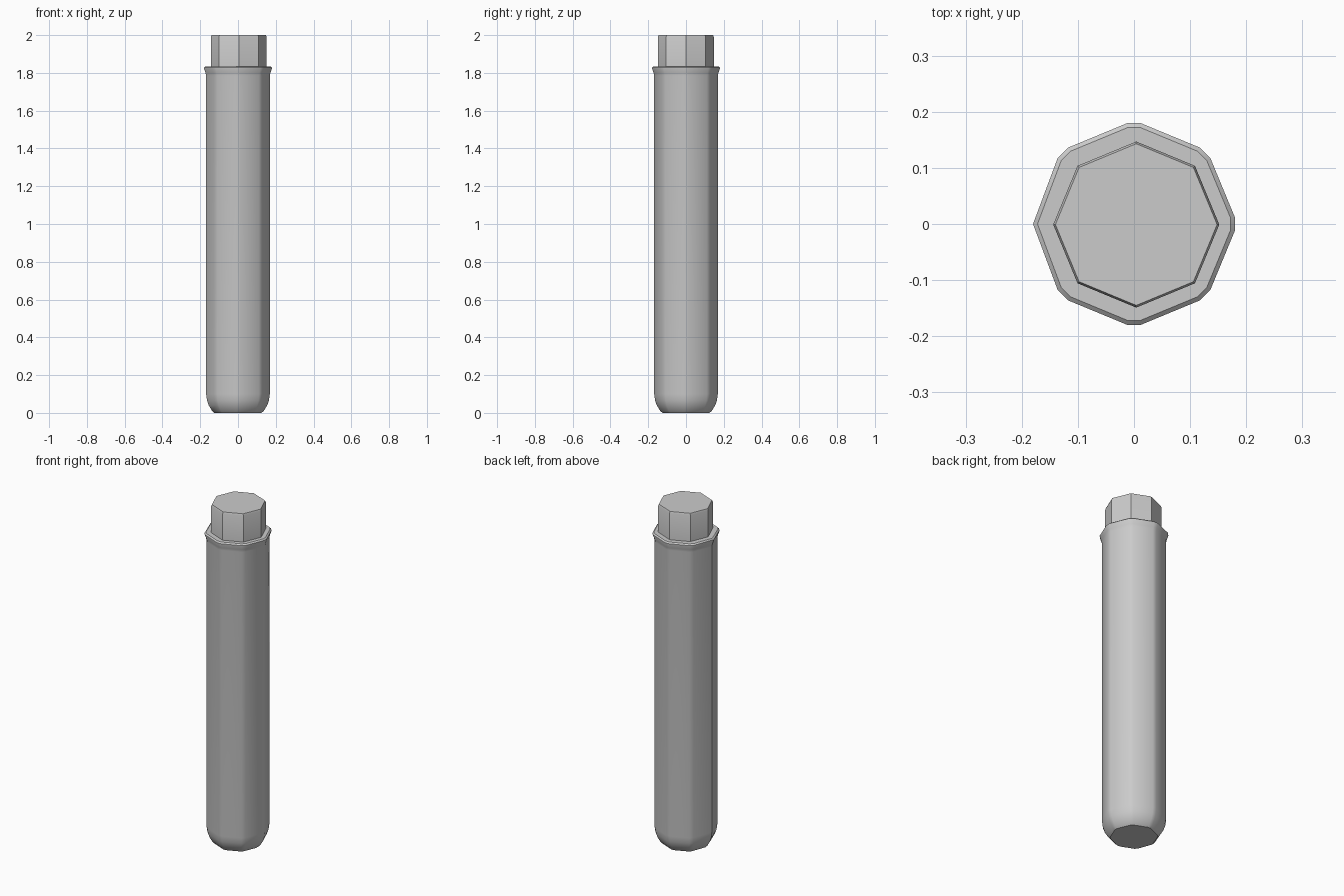
import bpy, bmesh, math

old = bpy.data.objects.get("Cube")
if old:
    bpy.data.objects.remove(old, do_unlink=True)

grey = bpy.data.materials.new("plain_grey")
grey.use_nodes = True
grey.diffuse_color = (0.6, 0.6, 0.6, 1)
grey.node_tree.nodes["Principled BSDF"].inputs["Base Color"].default_value = (0.6, 0.6, 0.6, 1)


def lathe(name, profile, angles, center=(0, 0)):
    """Stack rings of (radius, height) over the given angles and close both ends."""
    bm = bmesh.new()
    rings = [[bm.verts.new((center[0] + r * math.cos(a), center[1] + r * math.sin(a), z))
              for a in angles] for r, z in profile]
    n = len(angles)
    for low, high in zip(rings, rings[1:]):
        for i in range(n):
            j = (i + 1) % n
            bm.faces.new((low[i], low[j], high[j], high[i]))
    bm.faces.new(rings[0][::-1])
    bm.faces.new(rings[-1])
    mesh = bpy.data.meshes.new(name)
    bm.to_mesh(mesh)
    bm.free()
    mesh.materials.append(grey)
    obj = bpy.data.objects.new(name, mesh)
    bpy.context.collection.objects.link(obj)
    bpy.ops.object.select_all(action='DESELECT')
    obj.select_set(True)
    bpy.context.view_layer.objects.active = obj
    bpy.ops.object.shade_smooth_by_angle(angle=math.radians(30))
    return obj


corners = [math.radians(45 * k) for k in range(8)]

# Octagonal tube with chamfered corners, apart from one sharp seam on the right
half = math.radians(4)
tube_angles = []
for k, a in enumerate(corners):
    tube_angles += [a] if k == 4 else [a - half, a + half]

lathe("tube_body", [(0.125, 0.0), (0.138, 0.012), (0.155, 0.04), (0.164, 0.065), (0.169, 0.1),
                    (0.169, 1.785), (0.172, 1.8), (0.18, 1.823), (0.18, 1.828), (0.172, 1.835)],
      tube_angles)

# Octagonal cap, slightly off centre, with a fine top bevel
lathe("cap", [(0.148, 1.82), (0.148, 1.99), (0.144, 2.0)], corners, (0.004, -0.001))
